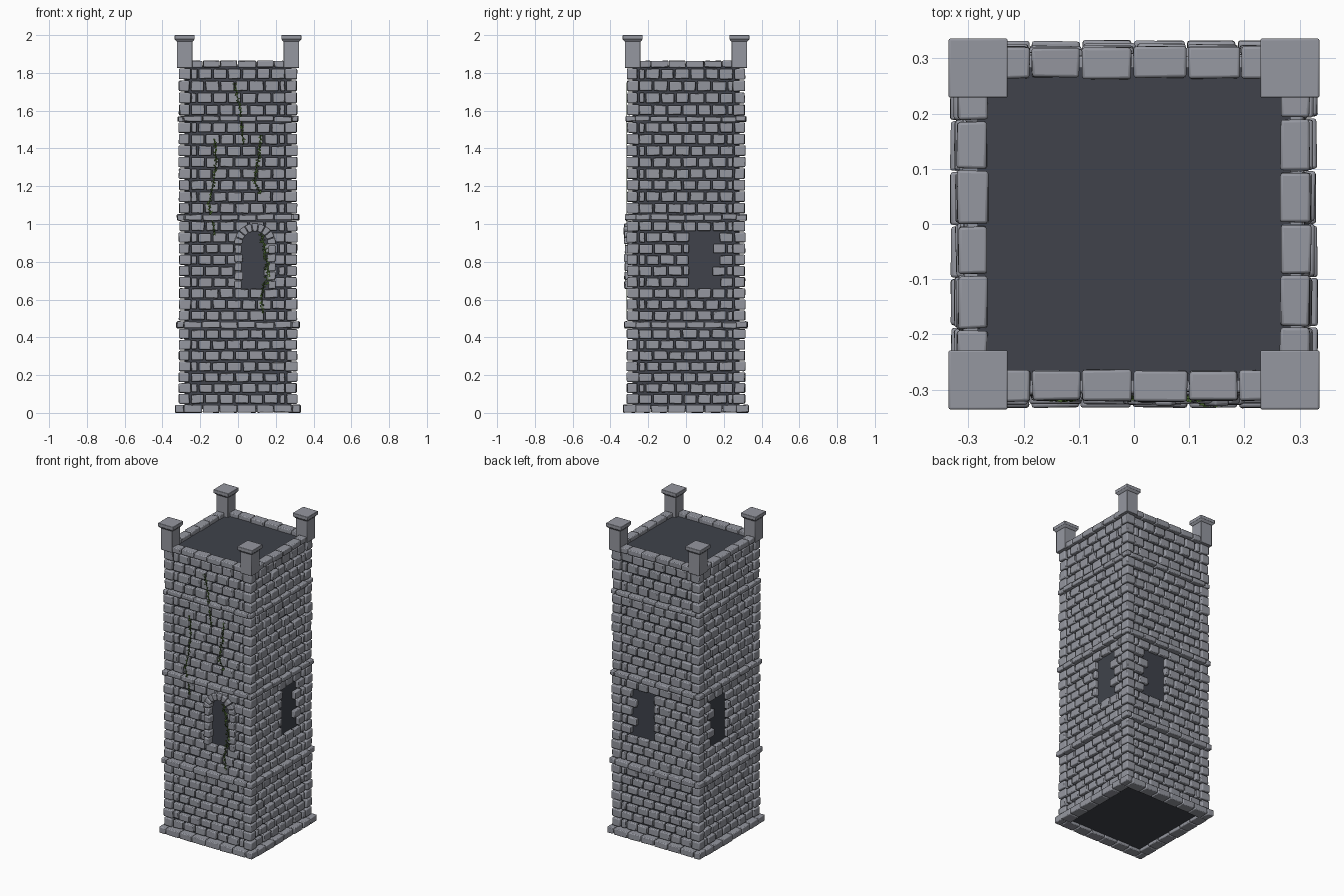
import bpy, bmesh, math, random
from mathutils import Vector, Matrix

if "Cube" in bpy.data.objects:
    bpy.data.objects.remove(bpy.data.objects["Cube"])

random.seed(7)
jit = lambda a: random.uniform(-a, a)
FACES = [('x', -1), ('x', 1), ('y', 1), ('y', -1)]   # front, back, right, left


def material(name, rgb):
    m = bpy.data.materials.new(name)
    m.diffuse_color = (*rgb, 1)
    m.use_nodes = True
    m.node_tree.nodes["Principled BSDF"].inputs["Base Color"].default_value = m.diffuse_color
    return m


STONE = material("stone", (0.30, 0.31, 0.35))
DARK = material("mortar", (0.05, 0.055, 0.07))
LEAF = material("ivy_green", (0.06, 0.12, 0.025))


def finish(bm, name, mat, bevel=0.0):
    bmesh.ops.recalc_face_normals(bm, faces=bm.faces)
    me = bpy.data.meshes.new(name)
    bm.to_mesh(me)
    bm.free()
    ob = bpy.data.objects.new(name, me)
    bpy.context.collection.objects.link(ob)
    me.materials.append(mat)
    if bevel:
        b = ob.modifiers.new("worn_edges", 'BEVEL')
        b.width, b.segments = bevel, 2
        bpy.context.view_layer.objects.active = ob
        ob.select_set(True)
        bpy.ops.object.shade_smooth_by_angle(angle=math.radians(35))
        ob.select_set(False)
    return ob


def block(bm, lo, hi, wobble=0.0, bottom_scale=1.0):
    """Axis-aligned stone between two corners, with slightly uneven corners."""
    lo, hi = Vector(lo), Vector(hi)
    c, s = (lo + hi) / 2, hi - lo
    for v in bmesh.ops.create_cube(bm, size=1)['verts']:
        k = bottom_scale if v.co.z < 0 else 1.0
        v.co = c + Vector((v.co.x * s.x * k, v.co.y * s.y * k, v.co.z * s.z))
        v.co += Vector((jit(wobble), jit(wobble), jit(wobble)))


def wall_block(bm, face, u0, u1, d0, d1, z0, z1, wobble=0.0015):
    """Stone on a wall: u runs along it, d is the distance out from the axis."""
    axis, sign = face
    a, b = sorted((sign * d0, sign * d1))
    if axis == 'x':
        block(bm, (u0, a, z0), (u1, b, z1), wobble)
    else:
        block(bm, (a, u0, z0), (b, u1, z1), wobble)


def spans(lo, hi, pitch, seam, slack=0.004):
    """Split lo..hi at seam + k * pitch, with a little random slack."""
    k = math.ceil((lo + 0.02 - seam) / pitch)
    cuts = [lo]
    while seam + k * pitch < hi - 0.02:
        cuts.append(seam + k * pitch + jit(slack))
        k += 1
    cuts.append(hi)
    return list(zip(cuts, cuts[1:]))


# dark inner core, seen through joints, windows and as the roof
bm = bmesh.new()
block(bm, (-0.284, -0.284, 0.02), (0.284, 0.284, 1.838))
finish(bm, "tower_core", DARK)

# brick courses and corner stones, in four storeys between the belts
STOREYS = [(0.045, 0.446, 7), (0.485, 1.017, 9), (1.053, 1.54, 8), (1.572, 1.826, 4)]
bricks, quoins = bmesh.new(), bmesh.new()
WIN_LEFT = 0.02
for z_lo, z_hi, n in STOREYS:
    h = (z_hi - z_lo) / n
    for r in range(n):
        z0, z1 = z_lo + r * h + 0.006, z_lo + (r + 1) * h - 0.006
        zc = (z0 + z1) / 2
        for face in FACES:
            seam = WIN_LEFT + (0.039 if r % 2 == 0 else 0)
            for a, b in spans(-0.252, 0.252, 0.078, seam):
                if 0.67 < zc < 0.94:                      # window opening
                    if WIN_LEFT - 0.01 < (a + b) / 2 < 0.145 and a > WIN_LEFT - 0.01:
                        continue
                    if a < WIN_LEFT < b:
                        b = WIN_LEFT
                    if b - a < 0.02:
                        continue
                wall_block(bricks, face, a + 0.005, b - 0.005, 0.265,
                           0.307 + jit(0.004), z0 + jit(0.002), z1 + jit(0.002))
        for sx in (-1, 1):
            for sy in (-1, 1):
                ix, iy = (0.250, 0.258) if r % 2 else (0.258, 0.250)
                o = 0.312 + jit(0.003)
                x, y = sorted((sx * ix, sx * o)), sorted((sy * iy, sy * o))
                block(quoins, (x[0], y[0], z0 - 0.002), (x[1], y[1], z1 + 0.003), 0.0015)
finish(bricks, "wall_bricks", STONE, 0.005)
finish(quoins, "corner_stones", STONE, 0.006)


# stone bands running round the tower
def band(name, z0, z1, outer, inner=0.265, pitch=0.095, end=None, rough=0.003):
    bm = bmesh.new()
    for face in FACES:
        e = end or (outer if face[0] == 'x' else inner + 0.003)
        for a, b in spans(-e, e, pitch, 0.0):
            dz = jit(rough)
            wall_block(bm, face, a + 0.002, b - 0.002, inner + jit(0.002),
                       outer + jit(rough), z0 + dz, z1 + dz)
    finish(bm, name, STONE, 0.005)


band("base_course", 0.002, 0.042, 0.332, rough=0.001)
band("lower_belt", 0.449, 0.482, 0.325)
band("middle_belt", 1.02, 1.05, 0.322)
band("upper_belt", 1.543, 1.57, 0.317)
band("parapet_coping", 1.829, 1.864, 0.320, end=0.245, rough=0.002)

# corner posts with flared caps
bm = bmesh.new()
for sx in (-1, 1):
    for sy in (-1, 1):
        x, y = sx * 0.2825, sy * 0.2825
        for w, z0, z1, k in ((0.041, 1.826, 1.97, 1), (0.053, 1.965, 1.979, 0.8),
                             (0.0535, 1.977, 2.0, 1)):
            block(bm, (x - w, y - w, z0), (x + w, y + w, z1), 0, k)
finish(bm, "corner_posts", STONE, 0.003)

# front window surround: jamb stones and arch stones
bm = bmesh.new()
CX, CZ = 0.09, 0.893
for side in (-1, 1):
    for i in range(5):
        z = 0.657 + i * 0.047
        w = 0.007 if i % 2 else 0.0
        a, b = sorted((CX + side * (0.072 - w), CX + side * 0.108))
        wall_block(bm, FACES[0], a, b, 0.28, 0.326 + jit(0.003), z, z + 0.042)
N = 9
for i in range(N):
    t0, t1 = (math.pi * (i + e) / N for e in (0.05, 0.95))
    ring = [(CX + q * math.cos(t), CZ + q * math.sin(t))
            for q, t in ((0.068, t0), (0.111, t0), (0.111, t1), (0.068, t1))]
    d = 0.327 + jit(0.003)
    back = bm.faces.new([bm.verts.new((x, -0.28, z)) for x, z in ring])
    out = bmesh.ops.extrude_face_region(bm, geom=[back])['geom']
    bm.faces.new([v for v in back.verts]) if not back.is_valid else None
    for v in out:
        if isinstance(v, bmesh.types.BMVert):
            v.co.y = -d
finish(bm, "window_surround", STONE, 0.005)

# ivy: a thin stem with small leaves along each strand (x, z points)
STRANDS = [
    ([(-0.02, 1.75), (0.0, 1.66), (0.015, 1.58), (0.02, 1.5), (0.03, 1.42)], 1),
    ([(-0.125, 1.45), (-0.115, 1.33), (-0.13, 1.22), (-0.155, 1.1), (-0.12, 0.94)], 1),
    ([(0.12, 1.47), (0.11, 1.36), (0.085, 1.23), (0.12, 1.16)], 1),
    ([(0.12, 0.95), (0.145, 0.86), (0.155, 0.77), (0.155, 0.68)], 2.4),
    ([(0.14, 0.69), (0.125, 0.63), (0.13, 0.53)], 1),
]
leaves = bmesh.new()
stem = bpy.data.curves.new("ivy_stems", 'CURVE')
stem.dimensions, stem.bevel_depth, stem.bevel_resolution = '3D', 0.0022, 0
for pts, density in STRANDS:
    y = -0.322 if density > 1 else -0.314
    sp = stem.splines.new('POLY')
    sp.points.add(len(pts) - 1)
    for p, (x, z) in zip(sp.points, pts):
        p.co = (x, y, z, 1)
    for (xa, za), (xb, zb) in zip(pts, pts[1:]):
        n = int(math.hypot(xb - xa, zb - za) * 130 * density)
        for i in range(n):
            t = (i + random.random()) / n
            at = Vector((xa + (xb - xa) * t + jit(0.009 * density ** 0.5),
                         y - 0.003 + jit(0.004), za + (zb - za) * t))
            rot = Matrix.Rotation(jit(0.7), 4, 'X') @ Matrix.Rotation(jit(3.1), 4, 'Y')
            s = random.uniform(0.005, 0.008)
            leaves.faces.new([leaves.verts.new(at + rot @ Vector((px * s, 0, pz * s)))
                              for px, pz in ((0, -1), (0.75, 0), (0, 1.1), (-0.75, 0))])
finish(leaves, "ivy_leaves", LEAF)
stem_ob = bpy.data.objects.new("ivy_stems", stem)
stem.materials.append(LEAF)
bpy.context.collection.objects.link(stem_ob)
